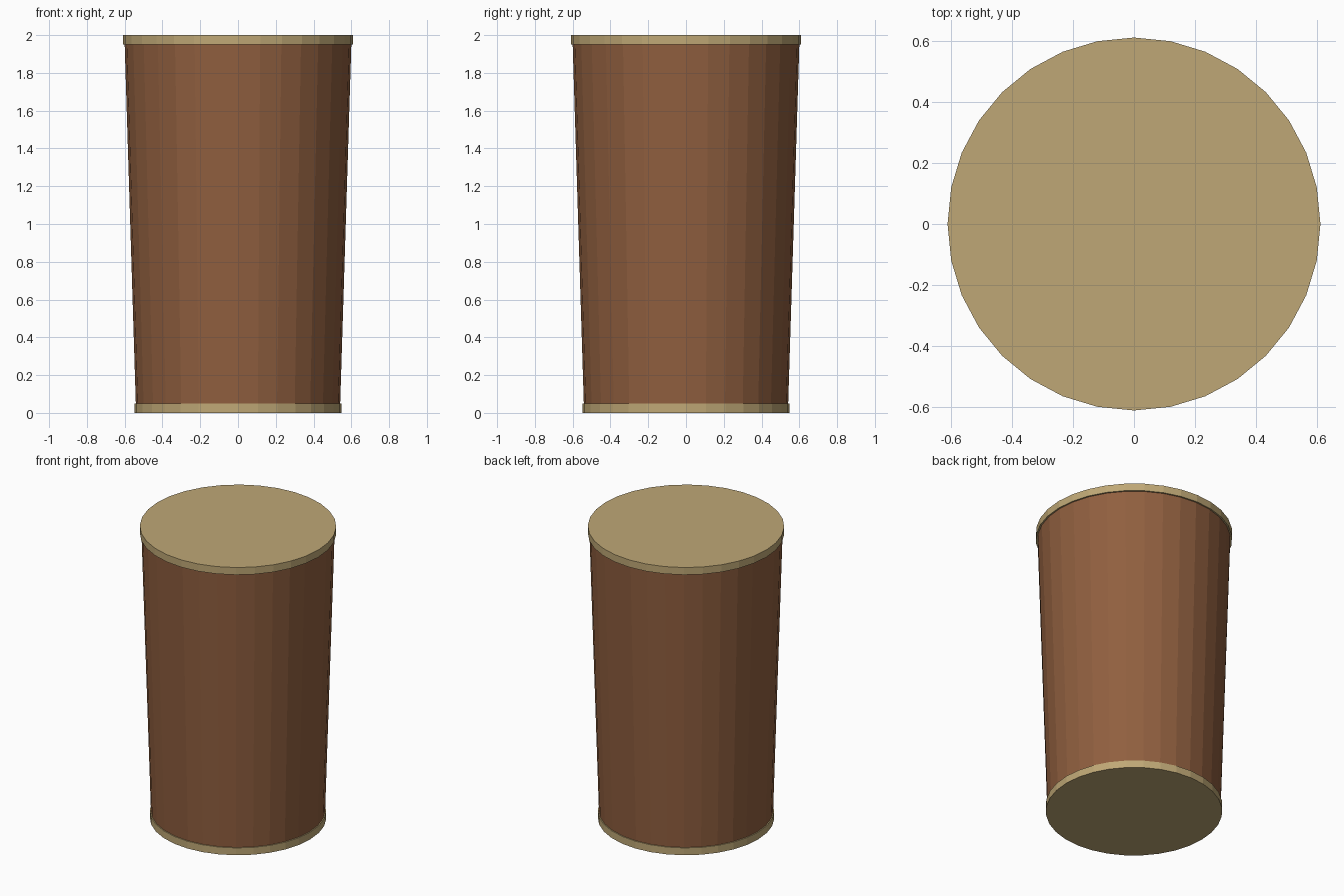
import bpy

if "Cube" in bpy.data.objects:
    bpy.data.objects.remove(bpy.data.objects["Cube"])

SIDES = 32


def material(name, color):
    m = bpy.data.materials.new(name)
    m.diffuse_color = color
    m.use_nodes = True
    m.node_tree.nodes["Principled BSDF"].inputs["Base Color"].default_value = m.diffuse_color
    return m


def drum(name, r_bottom, r_top, z0, z1, mat):
    bpy.ops.mesh.primitive_cone_add(vertices=SIDES, radius1=r_bottom, radius2=r_top,
                                    depth=z1 - z0, location=(0, 0, (z0 + z1) / 2))
    ob = bpy.context.object
    ob.name = name
    ob.data.materials.append(mat)
    return ob


brown = material("brown_shell", (0.28, 0.115, 0.05, 1))
tan = material("tan_band", (0.52, 0.39, 0.18, 1))

# Tapered body between two straight end discs
drum("body", 0.541, 0.60, 0.05, 1.95, brown)
drum("bottom_rim", 0.548, 0.548, 0.0, 0.05, tan)
drum("top_lid", 0.61, 0.61, 1.95, 2.0, tan)
